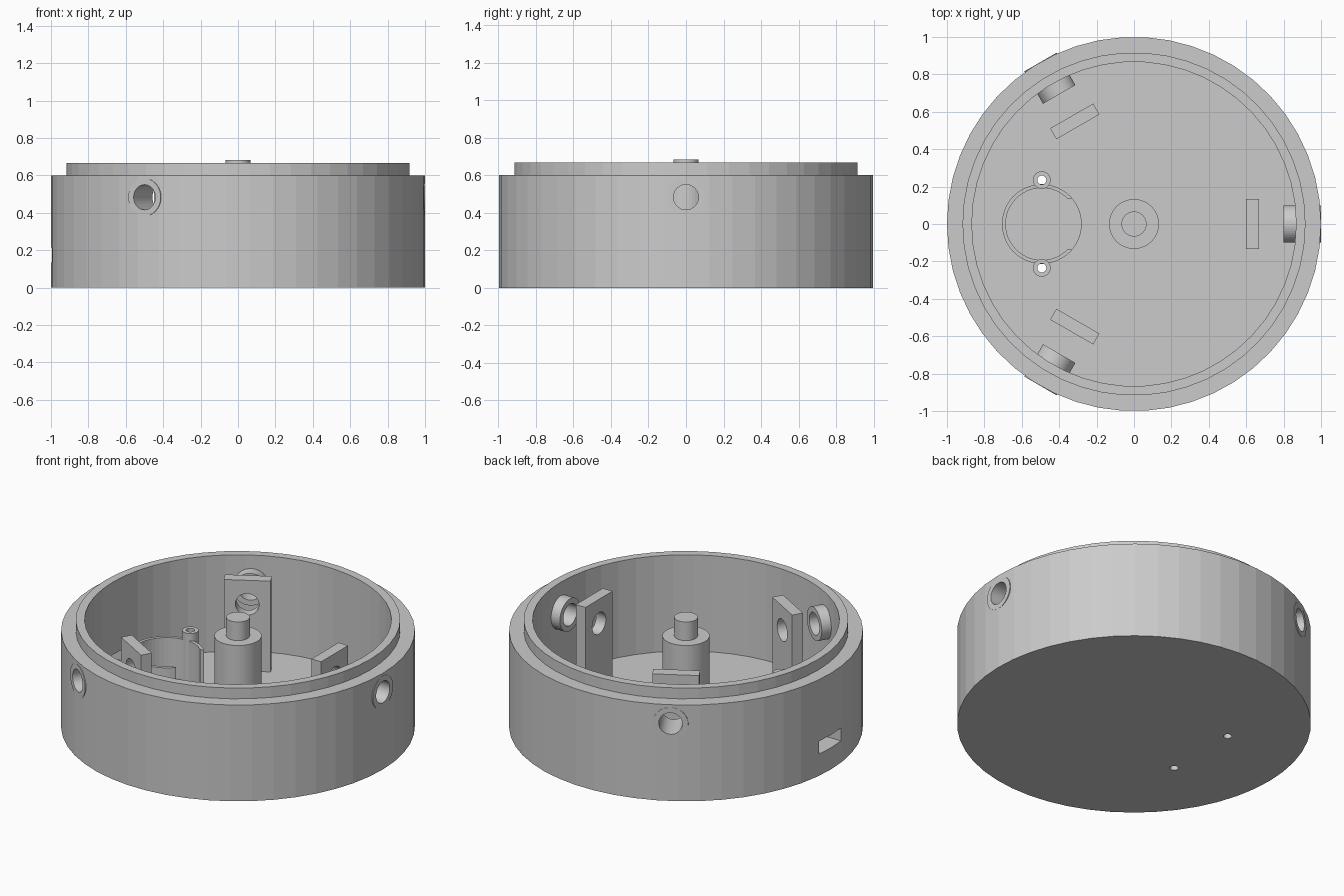
import bpy, bmesh
from math import pi, radians
from mathutils import Matrix, Vector

old = bpy.data.objects.get("Cube")
if old:
    bpy.data.objects.remove(old, do_unlink=True)

grey = bpy.data.materials.new("light grey plastic")
grey.use_nodes = True
grey.diffuse_color = (0.6, 0.6, 0.6, 1)
grey.node_tree.nodes["Principled BSDF"].inputs["Base Color"].default_value = (0.6, 0.6, 0.6, 1)


def finish(name, bm, matrix=Matrix()):
    bmesh.ops.recalc_face_normals(bm, faces=bm.faces)
    bm.transform(matrix)
    mesh = bpy.data.meshes.new(name)
    bm.to_mesh(mesh)
    bm.free()
    mesh.materials.append(grey)
    obj = bpy.data.objects.new(name, mesh)
    bpy.context.collection.objects.link(obj)
    return obj


def revolve(name, profile, closed=False, sides=50, matrix=Matrix()):
    """Spin (radius, height) points around z."""
    bm = bmesh.new()
    verts = [bm.verts.new((r, 0, z)) for r, z in profile]
    edges = [bm.edges.new(pair) for pair in zip(verts, verts[1:])]
    if closed:
        edges.append(bm.edges.new((verts[-1], verts[0])))
    bmesh.ops.spin(bm, geom=verts + edges, cent=(0, 0, 0), axis=(0, 0, 1),
                   angle=2 * pi, steps=sides)
    bmesh.ops.remove_doubles(bm, verts=bm.verts, dist=1e-4)
    return finish(name, bm, matrix)


def tube(name, inner, outer, low, high, sides=50, matrix=Matrix()):
    return revolve(name, [(inner, low), (outer, low), (outer, high), (inner, high)],
                   True, sides, matrix)


def rod(name, radius, low, high, matrix=Matrix()):
    return revolve(name, [(0, low), (radius, low), (radius, high), (0, high)],
                   False, 50, matrix)


def box(name, low, high, matrix=Matrix()):
    bm = bmesh.new()
    bmesh.ops.create_cube(bm, size=1)
    low, high = Vector(low), Vector(high)
    size = high - low
    place = Matrix.Translation((low + high) / 2) @ Matrix.Diagonal((*size, 1))
    return finish(name, bm, matrix @ place)


def cut(target, cutter):
    mod = target.modifiers.new("cut", 'BOOLEAN')
    mod.operation = 'DIFFERENCE'
    mod.solver = 'EXACT'
    mod.object = cutter
    with bpy.context.temp_override(object=target, active_object=target):
        bpy.ops.object.modifier_apply(modifier=mod.name)
    bpy.data.objects.remove(cutter, do_unlink=True)


# Round housing with floor, wall and stepped lip
FLOOR, PORT_Z = 0.067, 0.483
housing = revolve("housing", [(0, 0), (1, 0), (1, 0.6), (0.917, 0.6), (0.917, 0.667),
                              (0.867, 0.667), (0.867, FLOOR), (0, FLOOR)])

# Three side ports, each a sleeve in the wall and a drilled bracket inside
for i, side in enumerate(("left", "back", "front")):
    turn = Matrix.Rotation(radians(120 * i), 4, 'Z')
    aim = turn @ Matrix.Translation((0, 0, PORT_Z)) @ Matrix.Rotation(pi / 2, 4, 'Y')
    cut(housing, rod("port_cutter", 0.085, 0.7, 1.1, aim))
    tube(side + "_port_sleeve", 0.067, 0.1, 0.8, 1.0, matrix=aim)
    bracket = box(side + "_bracket", (0.6, -0.133, FLOOR - 0.01), (0.667, 0.133, 0.633), turn)
    cut(bracket, rod("bracket_cutter", 0.067, 0.5, 0.75, aim))

# Cable slot on the right wall
cut(housing, box("slot_cutter", (-1.1, -0.108, 0.135), (-0.8, 0.108, 0.215)))

# Centre post with a thinner pin
revolve("centre_post", [(0, FLOOR - 0.01), (0.133, FLOOR - 0.01), (0.133, 0.567),
                        (0.067, 0.567), (0.067, 0.683), (0, 0.683)])

# Round holder cup, open towards the post
HOLDER_X = -0.493
spot = Matrix.Translation((HOLDER_X, 0, 0))
holder = revolve("round_holder", [(0, FLOOR - 0.01), (0.213, FLOOR - 0.01), (0.213, 0.333),
                                  (0.193, 0.333), (0.193, 0.08), (0, 0.08)], matrix=spot)
cut(holder, box("gap_cutter", (HOLDER_X, -0.137, 0.08), (-0.2, 0.137, 0.5)))

# Screw bosses beside the holder, drilled through the floor
for side, y in (("back", 0.235), ("front", -0.235)):
    place = Matrix.Translation((HOLDER_X, y, 0))
    cut(housing, rod("screw_cutter", 0.024, -0.1, 0.2, place))
    tube(side + "_screw_boss", 0.024, 0.047, FLOOR - 0.01, 0.38, matrix=place)
